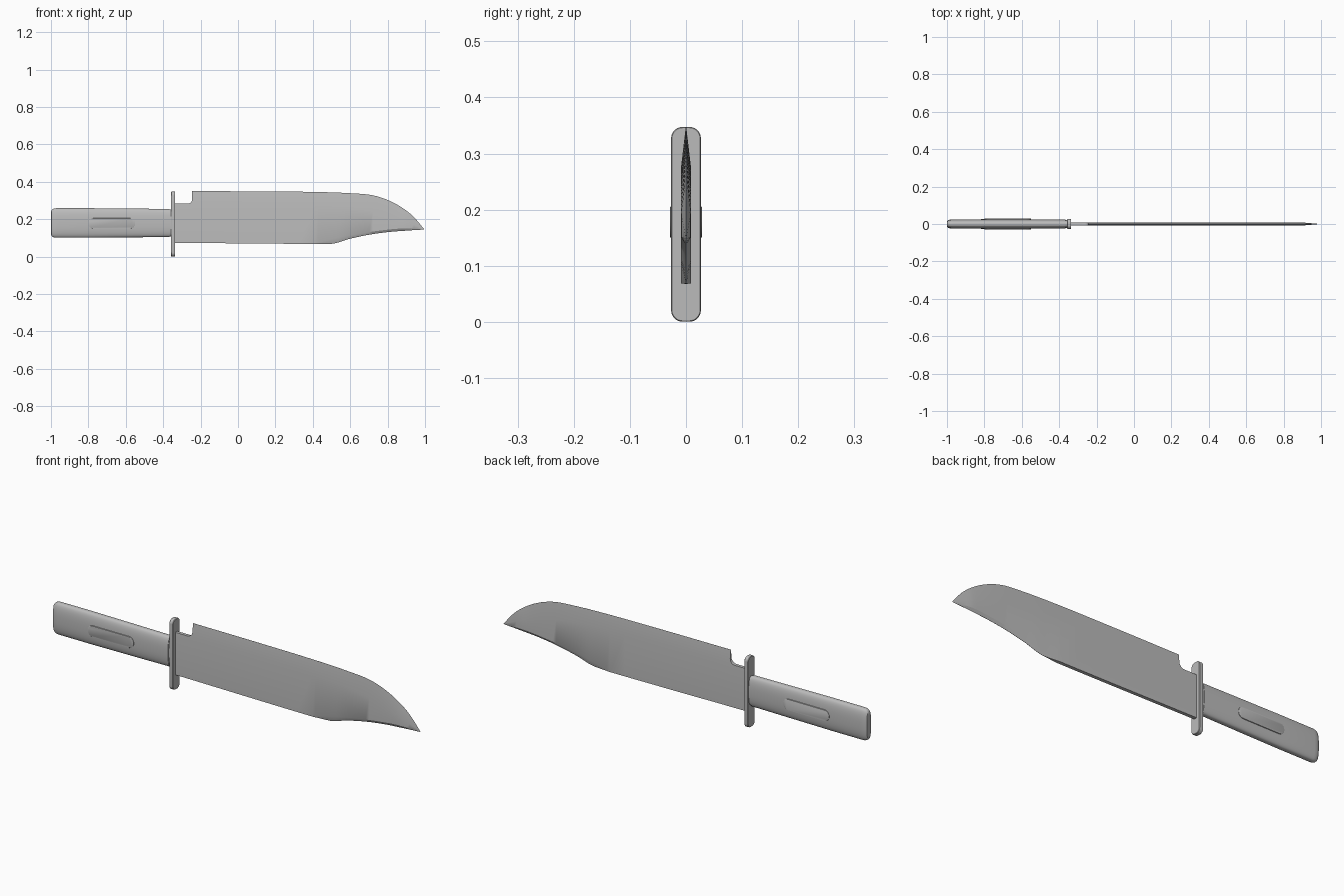
import bpy, bmesh, math
from mathutils import Vector

cube = bpy.data.objects.get("Cube")
if cube:
    bpy.data.objects.remove(cube, do_unlink=True)

steel = bpy.data.materials.new("plain grey")
steel.use_nodes = True
grey = (0.5, 0.5, 0.5, 1)
steel.diffuse_color = grey
steel.node_tree.nodes["Principled BSDF"].inputs["Base Color"].default_value = grey


def loft(name, sections, angle=30):
    """Skin a row of equal-length closed sections and cap both ends."""
    bm = bmesh.new()
    rings = [[bm.verts.new(p) for p in s] for s in sections]
    n = len(rings[0])
    for a, b in zip(rings, rings[1:]):
        for i in range(n):
            j = (i + 1) % n
            bm.faces.new((a[i], a[j], b[j], b[i]))
    bm.faces.new(rings[0][::-1])
    bm.faces.new(rings[-1])
    bmesh.ops.remove_doubles(bm, verts=bm.verts, dist=0.00002)
    bmesh.ops.recalc_face_normals(bm, faces=bm.faces)
    mesh = bpy.data.meshes.new(name)
    bm.to_mesh(mesh)
    bm.free()
    mesh.materials.append(steel)
    obj = bpy.data.objects.new(name, mesh)
    bpy.context.collection.objects.link(obj)
    bpy.ops.object.select_all(action="DESELECT")
    obj.select_set(True)
    bpy.context.view_layer.objects.active = obj
    bpy.ops.object.shade_smooth_by_angle(angle=math.radians(angle))
    return obj


def follow(points, x):
    """Smooth monotone reading of a line of (x, value) points."""
    if x <= points[0][0]:
        return points[0][1]
    slopes = [(b[1] - a[1]) / (b[0] - a[0]) for a, b in zip(points, points[1:])]
    tangents = [slopes[0]] + [(a + b) / 2 if a * b > 0 else 0
                              for a, b in zip(slopes, slopes[1:])] + [slopes[-1]]
    for k, (a, b) in enumerate(zip(points, points[1:])):
        if x <= b[0]:
            h = b[0] - a[0]
            t = (x - a[0]) / h
            return (a[1] + (b[1] - a[1]) * t * t * (3 - 2 * t)
                    + h * t * (1 - t) * (tangents[k] * (1 - t) - tangents[k + 1] * t))
    return points[-1][1]


def rounded_outline(half_w, half_h, radius, steps=6):
    """Points round a rectangle with rounded corners."""
    out = []
    for q, (sx, sy) in enumerate(((1, 1), (-1, 1), (-1, -1), (1, -1))):
        for k in range(steps + 1):
            a = math.pi / 2 * (q + k / steps)
            out.append((sx * (half_w - radius) + radius * math.cos(a),
                        sy * (half_h - radius) + radius * math.sin(a)))
    return out


# Blade: cutting edge on top, flat spine below, sharpened clip to the point
EDGE = [(-0.24, 0.35), (0.1, 0.349), (0.45, 0.345), (0.6, 0.339), (0.72, 0.328),
        (0.8, 0.303), (0.88, 0.26), (0.94, 0.212), (0.995, 0.147)]
GRIND = [(-0.24, 0.279), (0.3, 0.276), (0.6, 0.262), (0.8, 0.225), (0.92, 0.181), (0.995, 0.146)]
SWEDGE = [(0.41, 0.068), (0.49, 0.091), (0.6, 0.114), (0.75, 0.138), (0.9, 0.151), (0.995, 0.1455)]
SPINE = [(-0.34, 0.074), (0.49, 0.068), (0.6, 0.096), (0.7, 0.117), (0.8, 0.131),
         (0.9, 0.139), (0.995, 0.145)]
THICK = 0.0085
NOTCH_END, NOTCH_Z, NOTCH_R = -0.245, 0.283, 0.025


def blade_section(x, top=None):
    edge, grind = follow(EDGE, x), follow(GRIND, x)
    spine, swedge = follow(SPINE, x), follow(SWEDGE, x)
    swedge = max(swedge, spine + 0.0004)
    thick = THICK * min(1, max(0.02, (0.995 - x) / 0.1))
    top = edge if top is None else top
    top_w = thick * max(0.02, (edge - top) / (edge - grind))
    spine_w = thick * min(1, max(0.05, (0.5 - x) / 0.09))
    side = [(top_w, top), (thick, grind), (thick, swedge), (spine_w, spine)]
    return [(x, y, z) for y, z in side] + [(x, -y, z) for y, z in reversed(side)]


sections = [blade_section(-0.34, NOTCH_Z)]
for k in range(7):
    a = math.pi / 2 * k / 6
    sections.append(blade_section(NOTCH_END - NOTCH_R * (1 - math.sin(a)),
                                  NOTCH_Z + NOTCH_R * (1 - math.cos(a))))
sections += [blade_section(NOTCH_END + (0.41 - NOTCH_END) * k / 8) for k in range(9)]
sections += [blade_section(0.41 + 0.585 * k / 32) for k in range(1, 33)]
loft("blade", sections)

# Guard: thin upright plate with rounded ends
GUARD_MID = 0.174
guard = rounded_outline(0.0265, 0.1735, 0.02)
loft("guard", [[(x, y * s, GUARD_MID + z * (1 - (1 - s) / 6)) for y, z in guard]
               for x, s in ((-0.357, 0.95), (-0.355, 1), (-0.338, 1), (-0.336, 0.95))])


# Handle: flat-sided oval bar with a softened butt
def handle_section(x, half_w, half_h, mid=0.18):
    out = []
    for k in range(40):
        a = math.tau * k / 40
        c, s = math.cos(a), math.sin(a)
        out.append((x, half_w * math.copysign(abs(c) ** 0.65, c),
                    mid + half_h * math.copysign(abs(s) ** 0.85, s)))
    return out


HANDLE = [(-1, 0.012, 0.058), (-0.998, 0.017, 0.067), (-0.992, 0.021, 0.074),
          (-0.982, 0.0235, 0.078), (-0.97, 0.0245, 0.079), (-0.8, 0.0255, 0.079),
          (-0.58, 0.0255, 0.077), (-0.365, 0.0245, 0.075)]
loft("handle", [handle_section(*s) for s in HANDLE])

# Collar between handle and guard
loft("collar", [handle_section(x, 0.022, 0.072) for x in (-0.37, -0.35)])

# Raised rounded bar on each side of the handle
bar = rounded_outline(0.125, 0.0275, 0.0273, 8)
for side, label in ((-1, "front"), (1, "back")):
    loft(label + "_grip_bar",
         [[(-0.675 + u * s, side * y, 0.178 + v * s) for u, v in bar]
          for y, s in ((0.015, 1), (0.0275, 1), (0.0285, 0.98))])
